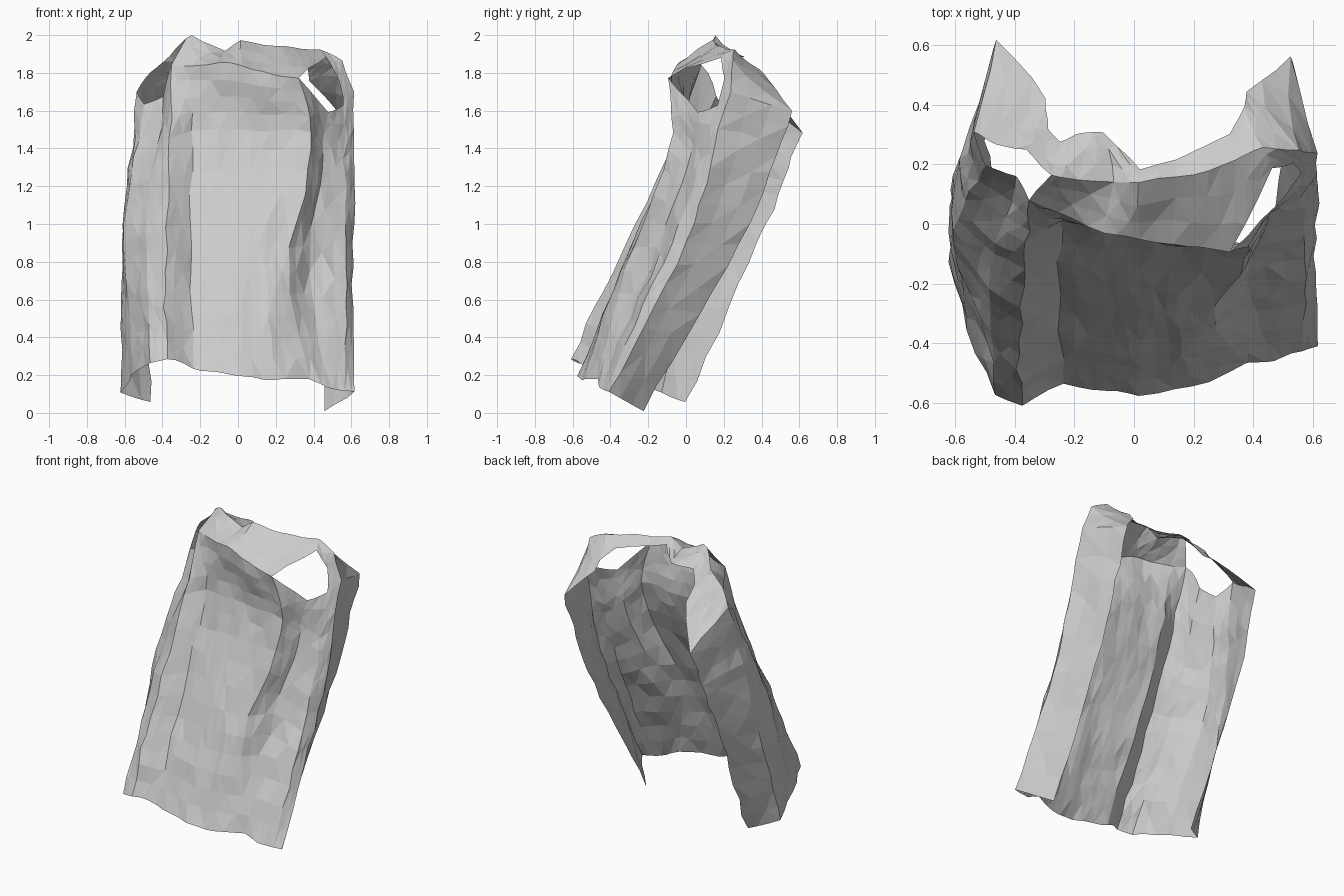
import bpy
from mathutils import Vector, noise

cube = bpy.data.objects.get("Cube")
if cube:
    bpy.data.objects.remove(cube, do_unlink=True)

cloth = bpy.data.materials.new("grey_cloth")
cloth.use_nodes = True
grey = (0.6, 0.6, 0.6, 1)
cloth.diffuse_color = grey
cloth.node_tree.nodes["Principled BSDF"].inputs["Base Color"].default_value = grey

ACROSS = 3   # facets between neighbouring guide lines
RISE = 15    # facets up the body


def crumple(point):
    """Small wrinkles that depend on position only, so the seams stay closed."""
    return point + noise.noise_vector(point * 7) * 0.019


def straight(guide, steps):
    """Points along the straight pieces of a guide line."""
    guide = [Vector(p) for p in guide]
    out = [guide[0]]
    for start, end in zip(guide, guide[1:]):
        out += [start.lerp(end, i / steps) for i in range(1, steps + 1)]
    return out


def bowed(guide, steps):
    """Smooth curve through all points of a guide line."""
    pts = [Vector(p) for p in guide]
    pts = [pts[0] * 2 - pts[1]] + pts + [pts[-1] * 2 - pts[-2]]
    spans = len(guide) - 1
    out = []
    for i in range(steps + 1):
        at = i * spans / steps
        k = min(int(at), spans - 1)
        t = at - k
        a, b, c, d = pts[k:k + 4]
        out.append(b + (c - a) * (t / 2)
                   + (a * 2 - b * 5 + c * 4 - d) * (t * t / 2)
                   + (b * 3 - a - c * 3 + d) * (t ** 3 / 2))
    return out


def sheet(name, guides, path, steps):
    """Loft a faceted sheet of cloth across a row of guide lines."""
    lines = [path(g, steps) for g in guides]
    rows = [straight(row, ACROSS) for row in zip(*lines)]
    width = len(rows[0])
    verts = [crumple(p) for row in rows for p in row]
    faces = []
    for r in range(len(rows) - 1):
        for c in range(width - 1):
            a = r * width + c
            b, d, e = a + 1, a + width, a + width + 1
            # alternate the diagonals for an irregular fold pattern
            if (r + c) % 2:
                faces += [(a, b, e), (a, e, d)]
            else:
                faces += [(a, b, d), (b, e, d)]
    mesh = bpy.data.meshes.new(name)
    mesh.from_pydata(verts, [], faces)
    mesh.materials.append(cloth)
    mesh.update()
    obj = bpy.data.objects.new(name, mesh)
    bpy.context.scene.collection.objects.link(obj)


# Body: guide lines from one open flap, round the panel, to the other flap
body = [
    [(-.46, 0, .05), (-.5, .4, .95), (-.46, .62, 1.48)],
    [(-.62, -.14, .1), (-.61, .14, .95), (-.53, .3, 1.7)],
    [(-.55, -.35, .2), (-.6, -.04, .95), (-.5, .2, 1.63)],
    [(-.46, -.57, .27), (-.48, -.18, 1), (-.39, .17, 1.68)],
    [(-.38, -.61, .29), (-.38, -.39, .75), (-.36, -.1, 1.35), (-.34, .08, 1.85)],
    [(-.23, -.54, .24), (-.25, -.3, .75), (-.25, -.02, 1.4), (-.25, .04, 1.84)],
    [(-.1, -.56, .21), (-.1, -.33, .75), (-.1, -.04, 1.4), (-.1, -.02, 1.85)],
    [(.02, -.57, .19), (.02, -.34, .75), (.02, -.05, 1.4), (.02, -.05, 1.84)],
    [(.2, -.54, .18), (.15, -.35, .75), (.17, -.06, 1.4), (.18, -.08, 1.8)],
    [(.38, -.47, .17), (.27, -.32, .75), (.39, -.09, 1.4), (.33, -.09, 1.78)],
    [(.47, -.46, .13), (.38, -.2, .75), (.44, 0, 1.3), (.47, .06, 1.59)],
    [(.57, -.44, .12), (.57, -.06, .95), (.56, .17, 1.62)],
    [(.62, -.41, .11), (.61, .02, .95), (.62, .23, 1.7)],
    [(.45, -.23, .01), (.5, .31, .95), (.53, .57, 1.6)],
]
sheet("vest_body", body, bowed, RISE)

# Collar: from the crease above the panel, over the ridge, to the neck edge
collar = [
    [(-.34, .08, 1.85), (-.28, .16, 1.98), (-.25, .28, 1.87)],
    [(-.25, .04, 1.84), (-.25, .15, 2), (-.19, .3, 1.88)],
    [(-.1, -.02, 1.85), (-.07, .14, 1.92), (-.09, .3, 1.88)],
    [(.02, -.05, 1.84), (.02, .13, 1.97), (.02, .17, 1.93)],
    [(.18, -.08, 1.8), (.2, .17, 1.94), (.21, .25, 1.89)],
    [(.33, -.09, 1.78), (.34, .21, 1.92), (.33, .3, 1.88)],
]
sheet("collar", collar, straight, ACROSS)

# Shoulder straps: from the armhole edge to the neck edge
right_strap = [
    [(-.53, .3, 1.7), (-.46, .62, 1.48)],
    [(-.46, .27, 1.8), (-.29, .42, 1.72)],
    [(-.36, .25, 1.89), (-.29, .32, 1.8)],
    [(-.28, .16, 1.98), (-.25, .28, 1.87)],
]
sheet("right_shoulder_strap", right_strap, straight, ACROSS)

left_strap = [
    [(.33, -.09, 1.78), (.34, .21, 1.92), (.33, .3, 1.88)],
    [(.46, .18, 1.88), (.43, .25, 1.92), (.36, .38, 1.82)],
    [(.53, .21, 1.77), (.55, .26, 1.86), (.37, .44, 1.76)],
    [(.56, .17, 1.62), (.62, .23, 1.7), (.53, .57, 1.6)],
]
sheet("left_shoulder_strap", left_strap, straight, ACROSS)
